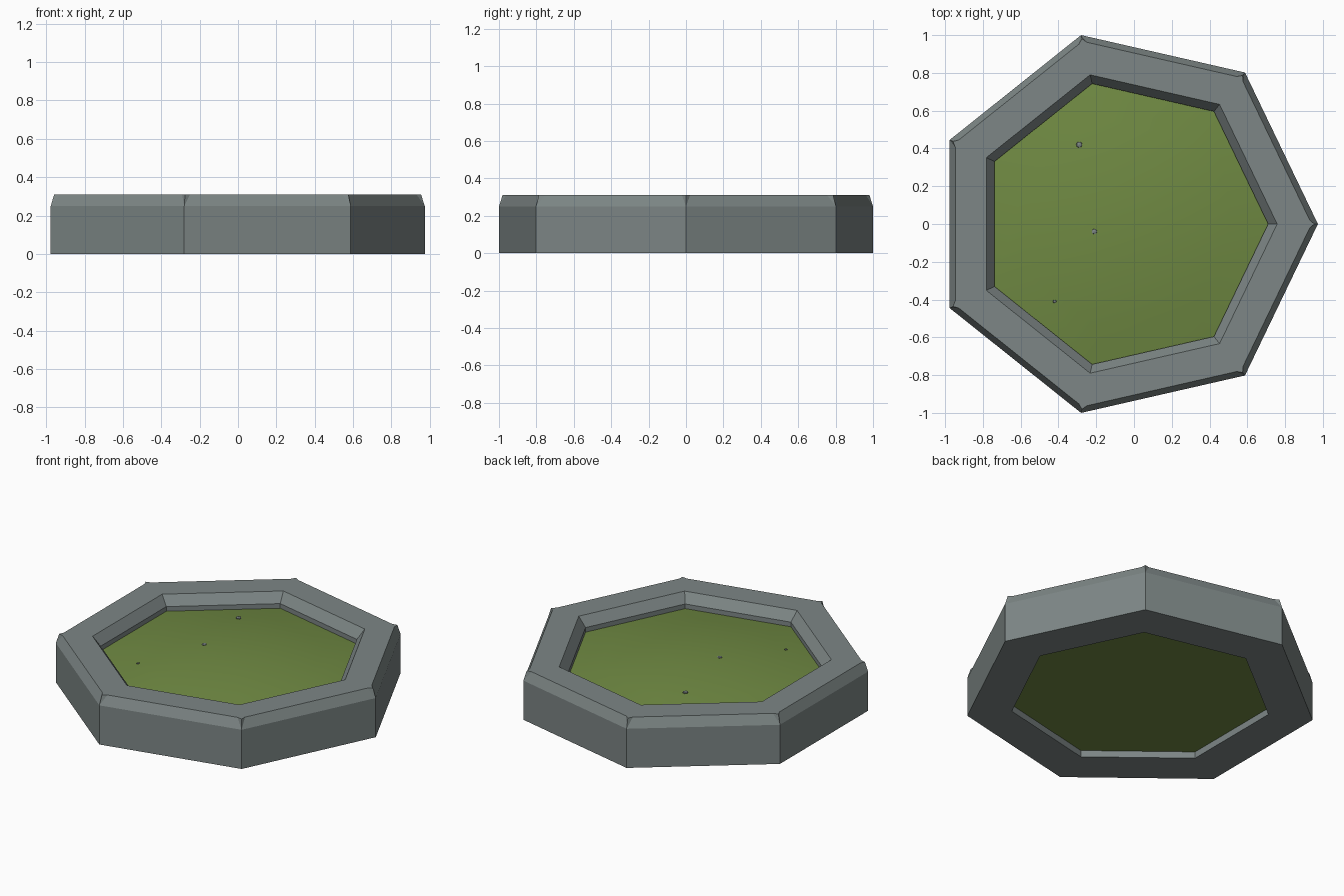
import bpy, bmesh, math

if "Cube" in bpy.data.objects:
    bpy.data.objects.remove(bpy.data.objects["Cube"])

N = 7
CX = -0.052          # polygon centre, so the bounds are centred on the origin
R = 1.0257           # outer corner radius


def material(name, rgb):
    m = bpy.data.materials.new(name)
    m.diffuse_color = (*rgb, 1)
    m.use_nodes = True
    m.node_tree.nodes["Principled BSDF"].inputs["Base Color"].default_value = m.diffuse_color
    return m


stone = material("grey stone", (0.205, 0.24, 0.237))
grass = material("grass green", (0.16, 0.252, 0.055))


def point(r, angle, z):
    return (CX + r * math.cos(angle), r * math.sin(angle), z)


def finish(bm, name, mat):
    bmesh.ops.recalc_face_normals(bm, faces=bm.faces)
    me = bpy.data.meshes.new(name)
    bm.to_mesh(me)
    bm.free()
    me.materials.append(mat)
    ob = bpy.data.objects.new(name, me)
    bpy.context.collection.objects.link(ob)
    return ob


STEP = 2 * math.pi / N

# Stone rim: seven-sided ring, chamfered at both top edges
bm = bmesh.new()


def ring(r, z, turn=0.0):
    return [bm.verts.new(point(r, i * STEP + turn, z)) for i in range(N)]


out_low, out_mid = ring(R, 0), ring(R, 0.25)
in_top, in_mid, in_low = ring(0.81, 0.31), ring(0.762, 0.25), ring(0.762, 0)
corner = ring(1.006, 0.31)                   # small peaks at the outer corners
before, after = ring(0.982, 0.31, -0.022), ring(0.982, 0.31, 0.022)
for i in range(N):
    j = (i + 1) % N
    for a, b in ((out_low, out_mid), (in_top, in_mid), (in_mid, in_low), (in_low, out_low)):
        bm.faces.new((a[i], a[j], b[j], b[i]))
    bm.faces.new((out_mid[i], out_mid[j], before[j], after[i]))
    bm.faces.new((out_mid[i], after[i], corner[i]))
    bm.faces.new((out_mid[i], corner[i], before[i]))
    bm.faces.new((corner[i], after[i], in_top[i], before[i]))
    bm.faces.new((after[i], before[j], in_top[j], in_top[i]))
finish(bm, "stone_rim", stone)


# Grass bed: gently domed top with a flat underside
def dome(t):
    return 0.22 + 0.075 * (1 - t * t)


bm = bmesh.new()
RG = 0.764
rings = [ring(RG * t, dome(t)) for t in (0.25, 0.5, 0.75, 1.0)]
rings.append(ring(RG, 0.042))
for a, b in zip(rings, rings[1:]):
    for i in range(N):
        j = (i + 1) % N
        bm.faces.new((a[i], a[j], b[j], b[i]))
top = bm.verts.new((CX, 0, dome(0)))
for i in range(N):
    bm.faces.new((top, rings[0][i], rings[0][(i + 1) % N]))
bm.faces.new(rings[-1])
bed = finish(bm, "grass_bed", grass)
bpy.context.view_layer.objects.active = bed
bed.select_set(True)
bpy.ops.object.shade_smooth_by_angle(angle=math.radians(30))

# Pebbles peeking out of the grass
for k, (x, y, r) in enumerate(((-0.29, 0.42, 0.018), (-0.21, -0.04, 0.016), (-0.42, -0.41, 0.01))):
    bm = bmesh.new()
    bmesh.ops.create_icosphere(bm, subdivisions=1, radius=r)
    z = dome(math.hypot(x - CX, y) / RG)
    for v in bm.verts:
        v.co = (v.co.x + x, v.co.y + y, v.co.z * 0.4 + z)
    finish(bm, f"pebble_{k + 1}", stone)
